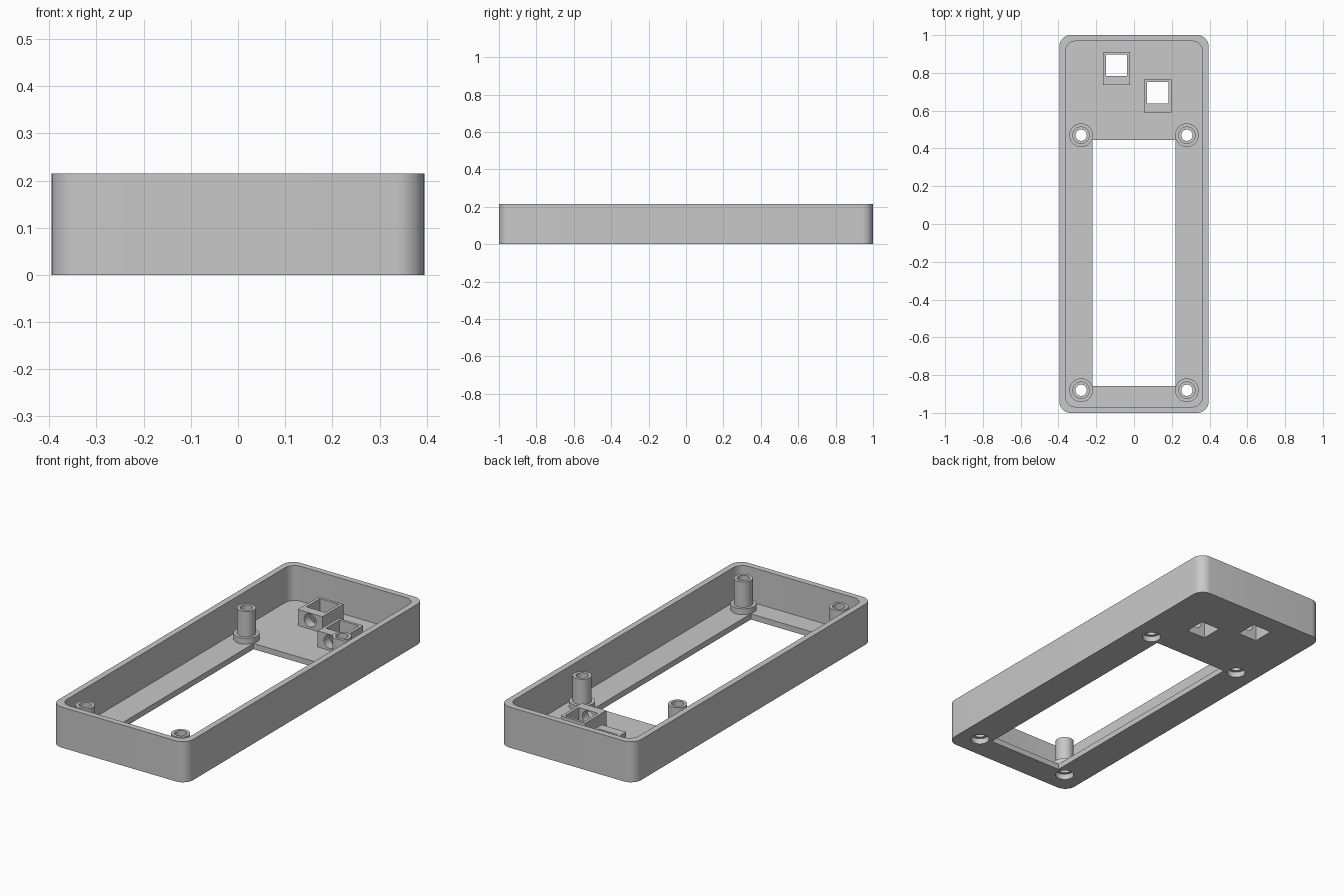
import bpy, bmesh, math

if "Cube" in bpy.data.objects:
    bpy.data.objects.remove(bpy.data.objects["Cube"])

WALL_H, FLOOR = 0.215, 0.03

grey = bpy.data.materials.new("light grey plastic")
grey.diffuse_color = (0.58, 0.58, 0.58, 1)
grey.use_nodes = True
grey.node_tree.nodes["Principled BSDF"].inputs["Base Color"].default_value = grey.diffuse_color


def make(name, bm):
    bmesh.ops.recalc_face_normals(bm, faces=bm.faces[:])
    mesh = bpy.data.meshes.new(name)
    bm.to_mesh(mesh)
    bm.free()
    ob = bpy.data.objects.new(name, mesh)
    bpy.context.collection.objects.link(ob)
    mesh.materials.append(grey)
    return ob


def prism(name, points, z0, z1):
    """Extrude a flat outline from z0 to z1."""
    bm = bmesh.new()
    face = bm.faces.new([bm.verts.new((x, y, z0)) for x, y in points])
    top = bmesh.ops.extrude_face_region(bm, geom=[face])["geom"]
    verts = [v for v in top if isinstance(v, bmesh.types.BMVert)]
    bmesh.ops.translate(bm, verts=verts, vec=(0, 0, z1 - z0))
    return make(name, bm)


def rounded(hx, hy, r, n=10):
    """Outline of a rounded rectangle centred on the origin."""
    pts = []
    for i, (sx, sy) in enumerate([(1, 1), (-1, 1), (-1, -1), (1, -1)]):
        for k in range(n + 1):
            a = math.pi / 2 * (i + k / n)
            pts.append((sx * (hx - r) + r * math.cos(a), sy * (hy - r) + r * math.sin(a)))
    return pts


def rect(x0, x1, y0, y1):
    return [(x0, y0), (x1, y0), (x1, y1), (x0, y1)]


def circle(cx, cy, r, n=32):
    return [(cx + r * math.cos(2 * math.pi * k / n), cy + r * math.sin(2 * math.pi * k / n))
            for k in range(n)]


def activate(ob):
    bpy.ops.object.select_all(action="DESELECT")
    ob.select_set(True)
    bpy.context.view_layer.objects.active = ob


def cut(ob, cutter):
    mod = ob.modifiers.new("cut", "BOOLEAN")
    mod.operation, mod.solver, mod.object = "DIFFERENCE", "EXACT", cutter
    activate(ob)
    bpy.ops.object.modifier_apply(modifier=mod.name)
    bpy.data.objects.remove(cutter)


def smooth(ob):
    activate(ob)
    bpy.ops.object.shade_smooth_by_angle(angle=math.radians(30))


# Open tray with a large window in its floor
tray = prism("tray", rounded(0.395, 1.0, 0.06), 0, WALL_H)
cut(tray, prism("cavity", rounded(0.363, 0.968, 0.055), FLOOR, 0.4))
cut(tray, prism("window", rect(-0.22, 0.22, -0.857, 0.445), -0.1, 0.1))

# Screw posts: hollow post with a collar, over a screw head recess in the floor
profile = [(0.03, FLOOR), (0.03, 0.195), (0.046, 0.195),
           (0.046, 0.061), (0.0625, 0.061), (0.0625, FLOOR)]
for px in (-0.28, 0.28):
    for py in (-0.88, 0.47):
        cut(tray, prism("recess", circle(px, py, 0.046), -0.1, 0.1))
        bm = bmesh.new()
        n = 32
        rings = [[bm.verts.new((x, y, z)) for x, y in circle(px, py, r, n)] for r, z in profile]
        for i, a in enumerate(rings):
            b = rings[(i + 1) % len(rings)]
            for k in range(n):
                j = (k + 1) % n
                bm.faces.new((a[k], a[j], b[j], b[k]))
        smooth(make("screw_post", bm))

# Square sockets, open through the floor, with a round port in the thick front wall
for cx, y0 in ((-0.092, 0.735), (0.126, 0.59)):
    well = rect(cx - 0.056, cx + 0.056, y0 + 0.048, y0 + 0.162)
    cut(tray, prism("well", well, -0.1, 0.1))
    socket = prism("socket", rect(cx - 0.072, cx + 0.072, y0, y0 + 0.176), FLOOR, 0.115)
    cut(socket, prism("well", well, -0.1, 0.3))
    port = prism("port", circle(0, 0, 0.035), -0.06, 0.06)
    port.rotation_euler = (math.pi / 2, 0, 0)
    port.location = (cx, y0 + 0.01, 0.076)
    bpy.context.view_layer.update()
    cut(socket, port)
    smooth(socket)

smooth(tray)
